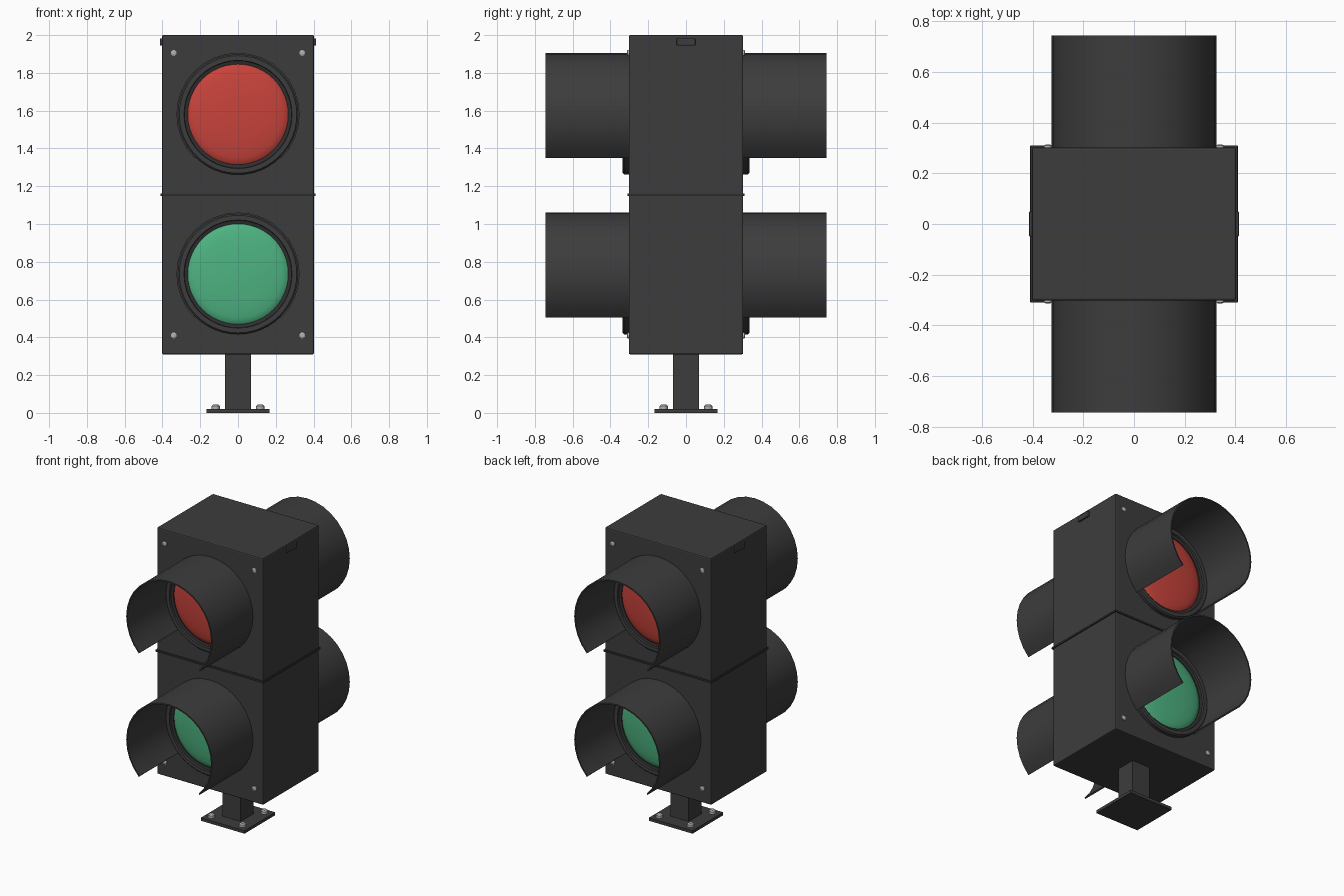
import bpy, bmesh, math
from mathutils import Matrix

if "Cube" in bpy.data.objects:
    bpy.data.objects.remove(bpy.data.objects["Cube"])


def material(name, rgb):
    m = bpy.data.materials.new(name)
    m.diffuse_color = (*rgb, 1.0)
    m.use_nodes = True
    m.node_tree.nodes["Principled BSDF"].inputs["Base Color"].default_value = m.diffuse_color
    return m


HOUSING = material("charcoal housing", (0.046, 0.046, 0.046))
RUBBER = material("black rubber", (0.028, 0.028, 0.028))
RED = material("red lens", (0.58, 0.056, 0.044))
GREEN = material("green lens", (0.075, 0.45, 0.22))
STEEL = material("steel bolt", (0.45, 0.45, 0.45))


def finish(name, bm, mat, smooth=True):
    bmesh.ops.remove_doubles(bm, verts=bm.verts, dist=1e-5)
    bmesh.ops.recalc_face_normals(bm, faces=bm.faces)
    mesh = bpy.data.meshes.new(name)
    bm.to_mesh(mesh)
    bm.free()
    mesh.materials.append(mat)
    ob = bpy.data.objects.new(name, mesh)
    bpy.context.collection.objects.link(ob)
    if smooth:
        bpy.ops.object.select_all(action='DESELECT')
        ob.select_set(True)
        bpy.context.view_layer.objects.active = ob
        bpy.ops.object.shade_smooth_by_angle(angle=math.radians(32))
    return ob


def box(name, lo, hi, mat, bevel=0.0):
    bm = bmesh.new()
    size = [h - l for l, h in zip(lo, hi)]
    mid = [(h + l) / 2 for l, h in zip(lo, hi)]
    bmesh.ops.create_cube(bm, size=1.0,
                          matrix=Matrix.Translation(mid) @ Matrix.Diagonal((*size, 1)))
    if bevel:
        bmesh.ops.bevel(bm, geom=bm.edges[:], offset=bevel, segments=2,
                        profile=0.5, affect='EDGES')
    return finish(name, bm, mat, smooth=False)


def lathe(name, profile, z, side, mat, n=48, start=0.0, sweep=360.0, closed=False):
    """Spin (radius, y) points about the y axis at height z; side is -1 front, 1 back."""
    bm = bmesh.new()
    rows = []
    for i in range(n + 1):
        a = math.radians(start + sweep * i / n)
        rows.append([bm.verts.new((r * math.cos(a), side * y, z + r * math.sin(a)))
                     for r, y in profile])
    k = len(profile)
    for i in range(n):
        for j in range(k if closed else k - 1):
            q = (j + 1) % k
            quad = [rows[i][j], rows[i][q], rows[i + 1][q], rows[i + 1][j]]
            if profile[j][0] == 0:
                quad.pop(3)
            elif profile[q][0] == 0:
                quad.pop(2)
            bm.faces.new(quad)
    if closed and sweep < 360:
        bm.faces.new(rows[0])
        bm.faces.new(rows[-1])
    return finish(name, bm, mat)


def bolt(name, radius, height, matrix):
    """Hexagonal head with a low tapered crown, standing along local z."""
    bm = bmesh.new()
    for r1, r2, z0, z1 in ((radius, radius, 0, height * 0.7),
                           (radius * 0.95, radius * 0.6, height * 0.7, height)):
        bmesh.ops.create_cone(bm, cap_ends=True, segments=12, radius1=r1, radius2=r2,
                              depth=z1 - z0,
                              matrix=matrix @ Matrix.Translation((0, 0, (z0 + z1) / 2)))
    finish(name, bm, STEEL)


# Housing, the joint between its two halves, and side latches
box("housing", (-0.403, -0.303, 0.31), (0.403, 0.303, 2.0), HOUSING, 0.008)
box("joint_gasket", (-0.41, -0.31, 1.148), (0.41, 0.31, 1.162), RUBBER, 0.003)
for sx in (-1, 1):
    xs = sorted((sx * 0.395, sx * 0.414))
    box("side_latch", (xs[0], -0.05, 1.945), (xs[1], 0.05, 1.982), HOUSING, 0.004)

# Post and base plate
box("post", (-0.068, -0.068, 0.015), (0.068, 0.068, 0.32), HOUSING)
box("base_plate", (-0.166, -0.166, 0.0), (0.166, 0.166, 0.02), HOUSING)
for sx in (-1, 1):
    for sy in (-1, 1):
        bolt("base_bolt", 0.022, 0.026, Matrix.Translation((sx * 0.118, sy * 0.118, 0.019)))

# Lamps on both faces
dome = [(0.27 * math.cos(t * math.pi / 12), 0.308 + 0.035 * math.sin(t * math.pi / 12))
        for t in range(6)] + [(0.0, 0.343)]
rim = [(0.319, 0.295), (0.319, 0.327), (0.311, 0.335), (0.286, 0.335), (0.28, 0.295)]
gasket = [(0.284, 0.295), (0.284, 0.322), (0.266, 0.318), (0.266, 0.295)]
visor = [(0.326, 0.298), (0.326, 0.745), (0.317, 0.745), (0.317, 0.298)]
for side, face in ((-1, "front"), (1, "back")):
    for z, lens_mat, label in ((1.58, RED, "stop"), (0.735, GREEN, "go")):
        tag = f"{face}_{label}_"
        lathe(tag + "lens", dome, z, side, lens_mat)
        lathe(tag + "rim", rim, z, side, HOUSING, closed=True)
        lathe(tag + "lens_gasket", gasket, z, side, RUBBER, closed=True)
        # Hood open at the bottom quarter
        lathe(tag + "visor", visor, z, side, HOUSING, n=24, start=-45, sweep=270, closed=True)
    # Corner screws
    for sx in (-1, 1):
        for z in (0.41, 1.905):
            out = Matrix.Translation((sx * 0.34, side * 0.301, z)) @ \
                Matrix.Rotation(-side * math.pi / 2, 4, 'X')
            bolt(face + "_screw", 0.016, 0.012, out)
